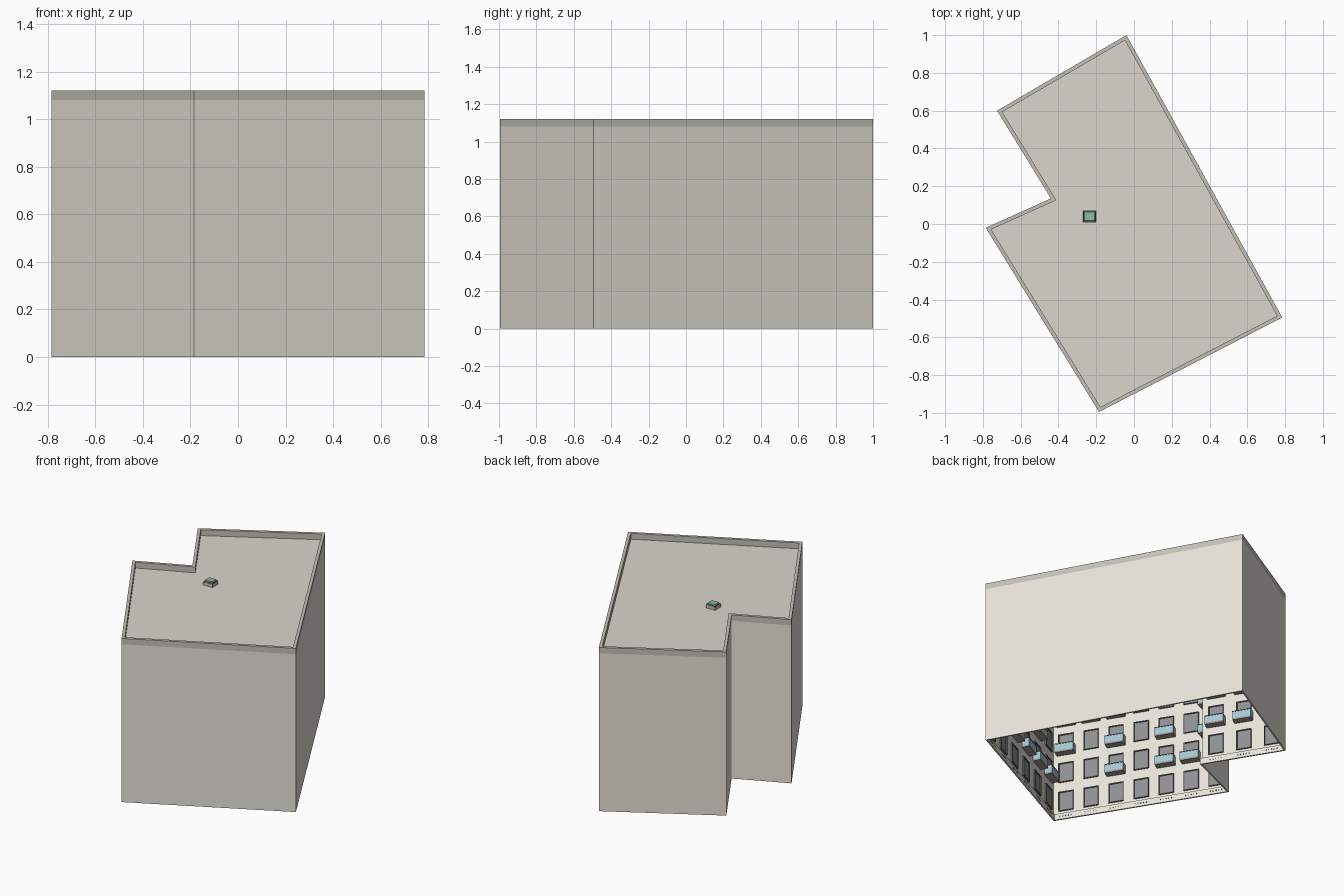
import bpy, bmesh, random
from mathutils import Vector

if "Cube" in bpy.data.objects:
    bpy.data.objects.remove(bpy.data.objects["Cube"])

random.seed(4)
Z_ROOF, Z_TOP, Z_BASE = 1.08, 1.12, 0.042
FLOORS, FLOOR_H = 5, 0.205
# Footprint corners, clockwise from above
PTS = [Vector(p) for p in [(-0.04, 1.0), (0.785, -0.495), (-0.185, -0.995),
                           (-0.785, -0.02), (-0.44, 0.135), (-0.725, 0.6)]]
BAYS = [10, 6, 7, 2, 3, 5]
N = len(PTS)


def material(name, rgb):
    m = bpy.data.materials.new(name)
    m.diffuse_color = (*rgb, 1)
    m.use_nodes = True
    m.node_tree.nodes["Principled BSDF"].inputs["Base Color"].default_value = m.diffuse_color
    return m


CREAM = material("cream render", (0.80, 0.77, 0.70))
STONE = material("parapet stone", (0.55, 0.53, 0.48))
ROOF = material("roof felt", (0.70, 0.67, 0.61))
DARK = material("dark frame", (0.16, 0.15, 0.14))
PANE = material("window pane", (0.27, 0.28, 0.30))
BLUE = material("balcony glass", (0.38, 0.58, 0.66))
SLAB = material("balcony slab", (0.36, 0.33, 0.30))
GREEN = material("green glass", (0.28, 0.50, 0.36))


def finish(bm, name, mat):
    me = bpy.data.meshes.new(name)
    bm.to_mesh(me)
    bm.free()
    me.materials.append(mat)
    ob = bpy.data.objects.new(name, me)
    bpy.context.collection.objects.link(ob)


def inset(t):
    out = []
    for i in range(N):
        a = (PTS[i] - PTS[i - 1]).normalized()
        b = (PTS[(i + 1) % N] - PTS[i]).normalized()
        na, nb = Vector((a.y, -a.x)), Vector((b.y, -b.x))
        out.append(PTS[i] + (na + nb) * t / (1 + na.dot(nb)))
    return out


def loop(bm, pts, z):
    return [bm.verts.new((p.x, p.y, z)) for p in pts]


def bridge(bm, lo, hi):
    for i in range(len(lo)):
        j = (i + 1) % len(lo)
        bm.faces.new((lo[j], lo[i], hi[i], hi[j]))


def ring(name, t, z0, z1, mat):
    bm = bmesh.new()
    ls = [loop(bm, PTS, z0), loop(bm, PTS, z1),
          loop(bm, inset(t), z1), loop(bm, inset(t), z0)]
    for k in range(4):
        bridge(bm, ls[k], ls[(k + 1) % 4])
    finish(bm, name, mat)


# Outer walls: thin open shell
bm = bmesh.new()
bridge(bm, loop(bm, PTS, Z_BASE), loop(bm, PTS, Z_ROOF))
finish(bm, "outer_walls", CREAM)

# Flat roof, parapet and plinth
bm = bmesh.new()
bm.faces.new(list(reversed(loop(bm, PTS, Z_ROOF))))
finish(bm, "flat_roof", ROOF)
ring("parapet", 0.02, Z_ROOF, Z_TOP, STONE)
ring("plinth", 0.01, 0, Z_BASE, CREAM)

# Details on the inner wall faces, collected by part
parts = {n: bmesh.new() for n in ("window_frames", "window_panes", "balcony_slabs",
                                  "balcony_glass", "balcony_rails", "plinth_vents",
                                  "cornice_blocks")}


def box(part, wall, s, d, z):
    """Box spanning s along the wall, d inward from it, and z upward."""
    o, u, n = wall
    bm = parts[part]

    def quad(zz):
        return loop(bm, [o + u * a + n * b for a, b in
                         ((s[0], d[0]), (s[0], d[1]), (s[1], d[1]), (s[1], d[0]))], zz)
    lo, hi = quad(z[0]), quad(z[1])
    bridge(bm, lo, hi)
    bm.faces.new(lo)
    bm.faces.new(hi[::-1])


def window(wall, c, z):
    w, h, f = 0.043, 0.125, 0.006
    box("window_panes", wall, (c - w, c + w), (0.001, 0.004), (z, z + h))
    for a in (c - w - f, c + w):
        box("window_frames", wall, (a, a + f), (0.001, 0.01), (z - f, z + h + f))
    for a in (z - f, z + h):
        box("window_frames", wall, (c - w, c + w), (0.001, 0.01), (a, a + f))


def balcony(wall, c, z):
    w, d, h = 0.06, 0.05, 0.045
    box("balcony_slabs", wall, (c - w, c + w), (0.001, d), (z - 0.012, z))
    box("balcony_glass", wall, (c - w, c + w), (d - 0.004, d), (z, z + h))
    box("balcony_rails", wall, (c - w, c + w), (d - 0.006, d + 0.002), (z + h, z + h + 0.005))
    for a in (c - w, c + w - 0.004):
        box("balcony_glass", wall, (a, a + 0.004), (0.001, d - 0.004), (z, z + h))
        box("balcony_rails", wall, (a, a + 0.004), (0.001, d - 0.006), (z + h, z + h + 0.005))


for i in range(N):
    edge = PTS[(i + 1) % N] - PTS[i]
    u = edge.normalized()
    wall = (PTS[i], u, Vector((u.y, -u.x)))
    step = edge.length / BAYS[i]
    for b in range(BAYS[i]):
        c = (b + 0.5) * step
        for k in range(FLOORS):
            z = Z_BASE + 0.025 + k * FLOOR_H
            window(wall, c, z)
            if k > 0 and random.random() < 0.6:
                balcony(wall, c, z - 0.006)
        for v in range(-2, 3):
            s = c + v * 0.018
            box("plinth_vents", wall, (s - 0.003, s + 0.003), (0.009, 0.012), (0.018, 0.025))
            s = c + v * step / 5
            box("cornice_blocks", wall, (s - 0.006, s + 0.006), (0.001, 0.012), (1.06, 1.078))

mats = dict(window_frames=DARK, window_panes=PANE, balcony_slabs=SLAB, balcony_glass=BLUE,
            balcony_rails=DARK, plinth_vents=DARK, cornice_blocks=STONE)
for name, bm in parts.items():
    finish(bm, name, mats[name])


# Rooftop skylight: curb and green glazed lid
def roof_box(name, size, z0, z1, mat, taper=1.0):
    bm = bmesh.new()
    c = Vector((-0.235, 0.04))
    sq = [Vector(p) for p in ((-size[0], -size[1]), (-size[0], size[1]), size, (size[0], -size[1]))]
    lo = loop(bm, [c + p for p in sq], z0)
    hi = loop(bm, [c + p * taper for p in sq], z1)
    bridge(bm, lo, hi)
    bm.faces.new(lo)
    bm.faces.new(hi[::-1])
    finish(bm, name, mat)


roof_box("skylight_curb", (0.035, 0.031), Z_ROOF, 1.1, STONE)
roof_box("skylight_frame", (0.034, 0.03), 1.1, 1.107, DARK, 0.95)
roof_box("skylight_glass", (0.029, 0.025), 1.107, 1.114, GREEN, 0.9)
